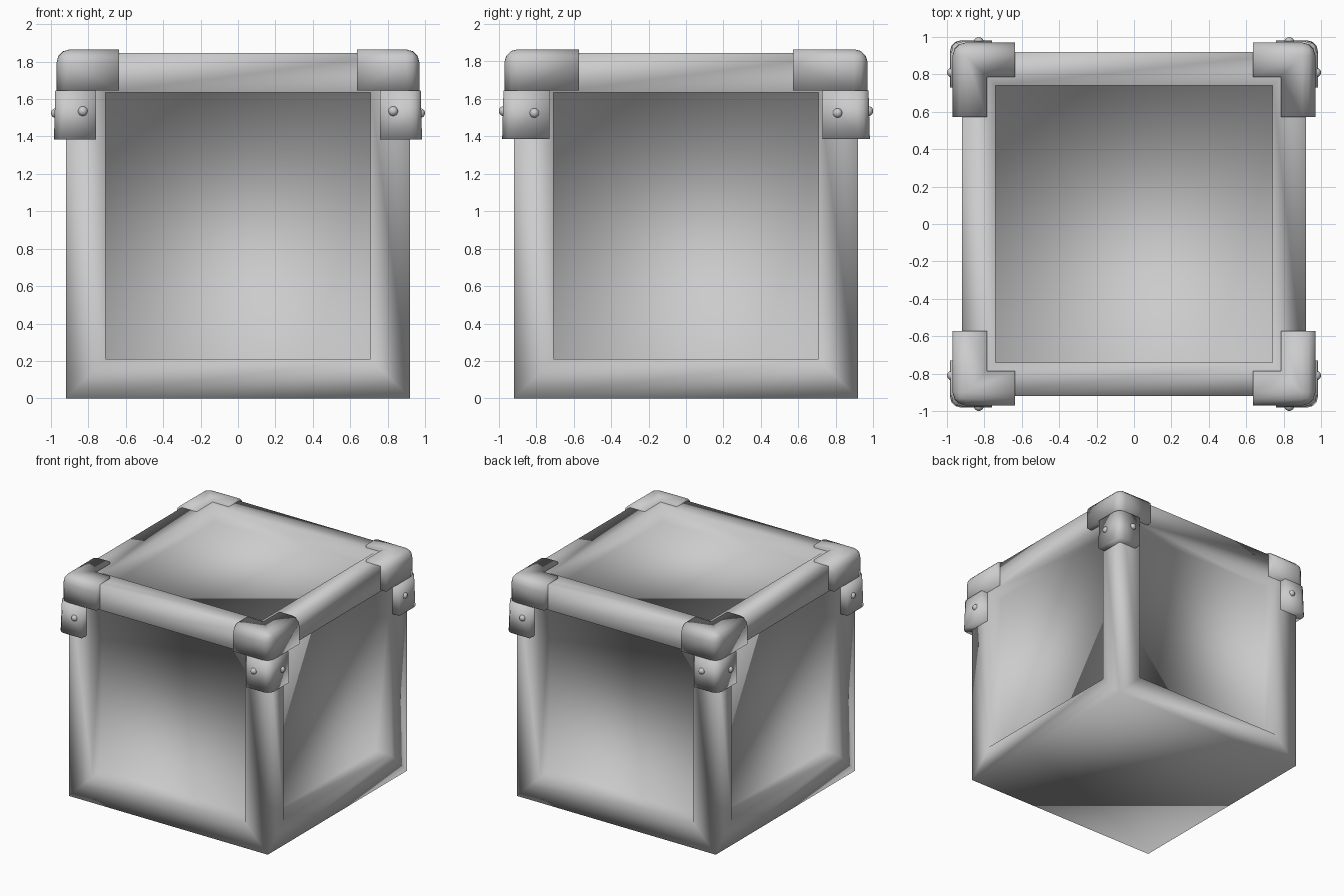
import bpy, bmesh
from mathutils import Vector

if "Cube" in bpy.data.objects:
    bpy.data.objects.remove(bpy.data.objects["Cube"])


def finish(bm, name, mirror=False):
    bmesh.ops.recalc_face_normals(bm, faces=bm.faces[:])
    me = bpy.data.meshes.new(name)
    bm.to_mesh(me)
    bm.free()
    ob = bpy.data.objects.new(name, me)
    bpy.context.collection.objects.link(ob)
    if mirror:
        m = ob.modifiers.new("four_corners", 'MIRROR')
        m.use_axis = (True, True, False)
        m.use_mirror_merge = False
    me.shade_smooth()
    return ob


def prism(bottom, top, z0, z1):
    """Closed solid between two outlines of equal point count."""
    bm = bmesh.new()
    lo = [bm.verts.new((x, y, z0)) for x, y in bottom]
    hi = [bm.verts.new((x, y, z1)) for x, y in top]
    bm.faces.new(lo)
    bm.faces.new(hi)
    n = len(lo)
    for i in range(n):
        j = (i + 1) % n
        bm.faces.new((lo[i], lo[j], hi[j], hi[i]))
    return bm


# Crate body: block with a recessed panel on the four sides and the top
W, H, DEPTH = 0.92, 1.845, 0.135
bm = bmesh.new()
bmesh.ops.create_cube(bm, size=1)
for v in bm.verts:
    v.co = Vector((v.co.x * 2 * W, v.co.y * 2 * W, (v.co.z + 0.5) * H))
bm.normal_update()
for f in [f for f in bm.faces if f.normal.z > -0.5]:
    n = f.normal.copy()
    rim = 0.18 if n.z > 0.5 else 0.211
    bmesh.ops.inset_individual(bm, faces=[f], thickness=rim, use_even_offset=True)
    inner = bmesh.ops.extrude_discrete_faces(bm, faces=[f])["faces"][0]
    bmesh.ops.translate(bm, verts=inner.verts[:], vec=-n * DEPTH)
finish(bm, "crate_body")

# Upper corner caps: L-shaped, rounded on the outside
OUT, INN = 0.97, 0.785
ell = [(OUT, -OUT), (OUT, -0.572), (INN, -0.572), (INN, -INN), (0.635, -INN), (0.635, -OUT)]
bm = prism(ell, ell, 1.645, 1.865)


def outer_edge(e):
    a, b = (v.co for v in e.verts)
    on_x = min(a.x, b.x) > OUT - 0.001
    on_y = max(a.y, b.y) < -OUT + 0.001
    on_top = min(a.z, b.z) > 1.86
    return on_x + on_y + on_top >= 2


bmesh.ops.bevel(bm, geom=[e for e in bm.edges if outer_edge(e)], offset=0.07,
                segments=3, profile=0.5, affect='EDGES')
finish(bm, "corner_cap", True)

# Lower corner sleeves around the posts, flaring slightly downwards
low = [(0.76, -0.982), (0.984, -0.982), (0.984, -0.73), (0.76, -0.73)]
high = [(0.76, -0.975), (0.977, -0.975), (0.977, -0.73), (0.76, -0.73)]
bm = prism(low, high, 1.385, 1.645)
edge = [e for e in bm.edges if all(v.co.x > 0.95 and v.co.y < -0.95 for v in e.verts)]
bmesh.ops.bevel(bm, geom=edge, offset=0.06, segments=3, profile=0.5, affect='EDGES')
finish(bm, "corner_sleeve", True)

# Rivets on both faces of each sleeve
bm = bmesh.new()
for pos in ((0.83, -0.974, 1.535), (0.974, -0.81, 1.525)):
    new = bmesh.ops.create_uvsphere(bm, u_segments=16, v_segments=10, radius=0.026)["verts"]
    bmesh.ops.translate(bm, verts=new, vec=pos)
finish(bm, "rivets", True)
